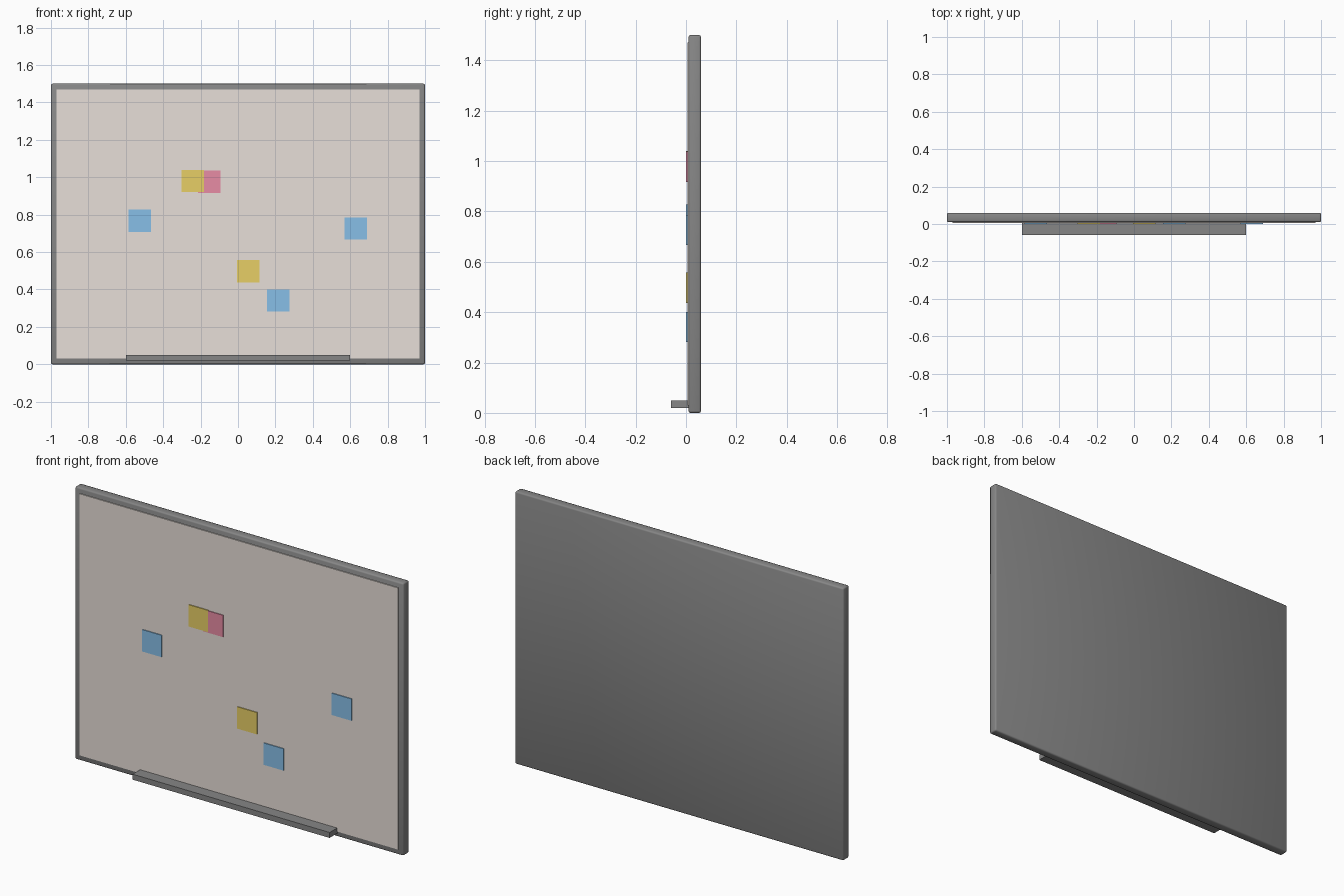
import bpy

if "Cube" in bpy.data.objects:
    bpy.data.objects.remove(bpy.data.objects["Cube"])


def material(name, rgb):
    m = bpy.data.materials.new(name)
    m.diffuse_color = (*rgb, 1.0)
    m.use_nodes = True
    m.node_tree.nodes["Principled BSDF"].inputs["Base Color"].default_value = m.diffuse_color
    return m


GREY = material("frame_grey", (0.24, 0.24, 0.24))
WHITE = material("board_white", (0.87, 0.80, 0.75))
YELLOW = material("note_yellow", (0.90, 0.70, 0.15))
PINK = material("note_pink", (0.92, 0.30, 0.43))
BLUE = material("note_blue", (0.28, 0.60, 0.92))


def box(name, x, y, z, mat, bevel=0.0):
    """Box spanning the (min, max) ranges x, y, z."""
    spans = (x, y, z)
    bpy.ops.mesh.primitive_cube_add(size=1, location=[(a + b) / 2 for a, b in spans])
    ob = bpy.context.object
    ob.name = name
    ob.scale = [b - a for a, b in spans]
    bpy.ops.object.transform_apply(location=False, rotation=False, scale=True)
    ob.data.materials.append(mat)
    if bevel:
        mod = ob.modifiers.new("rounded_edges", 'BEVEL')
        mod.width = bevel
        mod.segments = 2
        bpy.ops.object.shade_smooth()
    return ob


# Frame slab with softened edges, and the writing surface on its front
box("frame", (-1, 1), (0.01, 0.06), (0, 1.5), GREY, 0.008)
box("writing_surface", (-0.97, 0.97), (0.005, 0.02), (0.03, 1.47), WHITE)

# Pen tray
box("pen_tray", (-0.6, 0.6), (-0.06, 0.012), (0.02, 0.05), GREY)

# Sticky notes: centre x, centre z, front y, colour
NOTES = [
    (-0.243, 0.98, 0.0, YELLOW),
    (-0.153, 0.977, 0.0005, PINK),
    (-0.525, 0.767, 0.0, BLUE),
    (0.63, 0.726, 0.0, BLUE),
    (0.055, 0.497, 0.0, YELLOW),
    (0.216, 0.341, 0.0, BLUE),
]
for i, (x, z, y, mat) in enumerate(NOTES):
    box(f"sticky_note_{i + 1}", (x - 0.06, x + 0.06), (y, 0.006), (z - 0.06, z + 0.06), mat)
